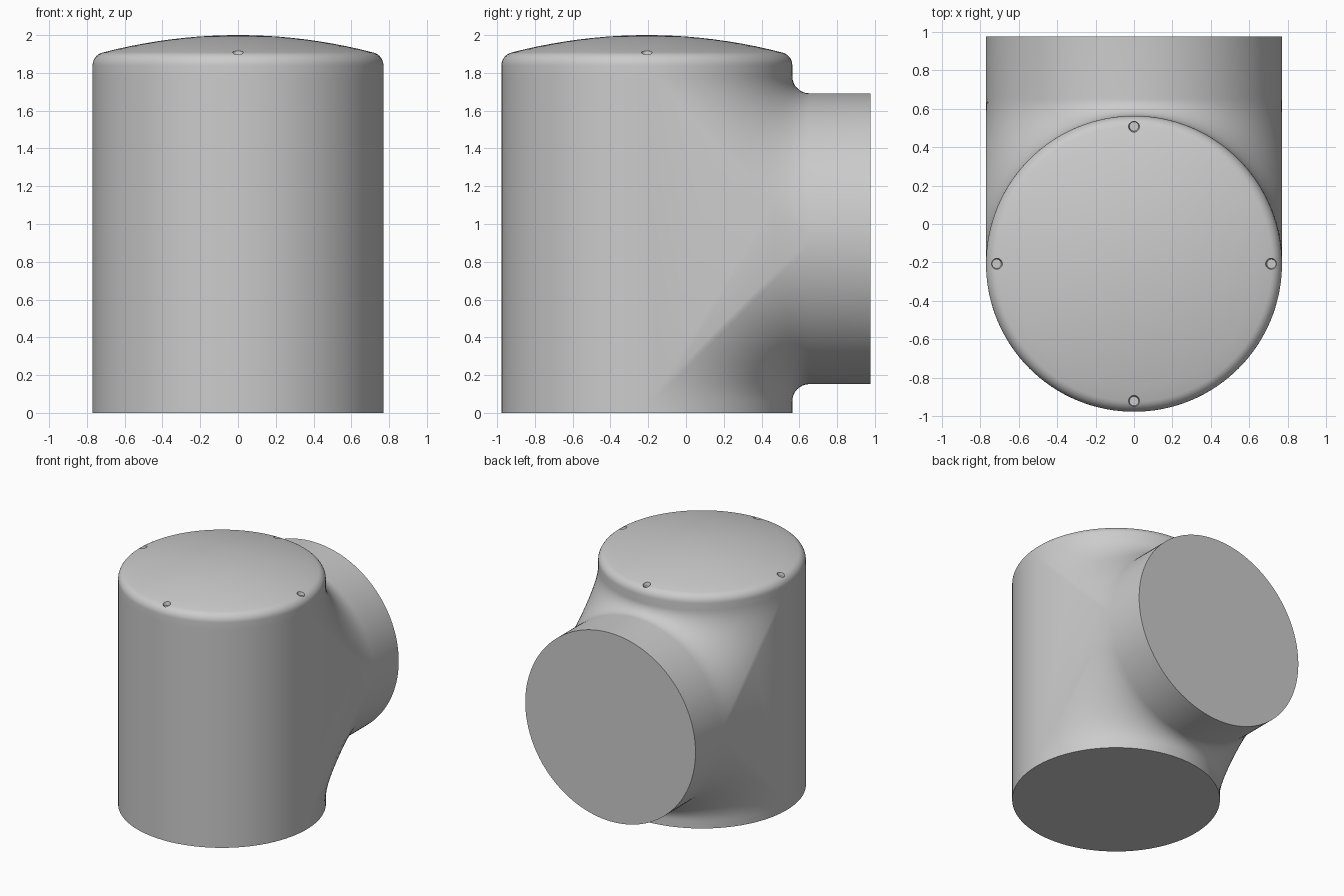
import bpy, bmesh
from math import sin, cos, pi, acos
from mathutils import Vector

if "Cube" in bpy.data.objects:
    bpy.data.objects.remove(bpy.data.objects["Cube"])

R, CY, CZ = 0.77, -0.207, 0.922   # shared radius, upright axis y, branch axis z
C = 0.86                          # distance from the joint centre to the blend edges
END = 0.977                       # y of the branch end
N, M = 128, 14                    # sides around, steps across the blend

bm = bmesh.new()
V = lambda x, y, z: bm.verts.new((x, y + CY, z + CZ))
ang = [2 * pi * k / N for k in range(N)]


def bridge(a, b, ks=range(N)):
    for k in ks:
        j = (k + 1) % N
        bm.faces.new((a[k], a[j], b[j], b[k]))


def upright_ring(r, z):
    return [V(r * cos(t), r * sin(t), z - CZ) for t in ang]


def branch_ring(y):
    return [V(R * cos(t), y, R * sin(t)) for t in ang]


# upright body: flat bottom, wall left open where the branch blends in
base, low, high = upright_ring(R, 0), upright_ring(R, CZ - C), upright_ring(R, CZ + C)
bm.faces.new(base[::-1])
bridge(base, low)
bridge(low, high, range(N // 2, N))

# rounded rim and shallow dome
prof = [(R, 1.84)]
prof += [(R - 0.07 + 0.07 * cos(a), 1.84 + 0.07 * sin(a))
         for a in [i * 1.33 / 7 for i in range(1, 8)]]
r0, z0 = prof[-1]
prof += [(r0 * (1 - s), z0 + (2 - z0) * (1 - (1 - s) ** 2)) for s in [i / 10 for i in range(1, 10)]]
prev = high
for r, z in prof:
    ring = upright_ring(r, z)
    bridge(prev, ring)
    prev = ring
tip = V(0, 0, 2 - CZ)
for k in range(N):
    bm.faces.new((prev[k], prev[(k + 1) % N], tip))

# branch tube with flat end
neck, end = branch_ring(C), branch_ring(END - CY)
bridge(neck, end)
bm.faces.new(end)


# blend arc from the upright wall to the branch wall, radius growing to the sides
def blend_row(k, s):
    t = ang[k]
    a, b = Vector((R * cos(t), R * sin(t), C)), Vector((R * cos(t), C, R * sin(t)))
    pts = []
    for i in range(1, M):
        f = i / M
        if k in (0, N // 2):
            p = a.lerp(b, f)
        else:
            q = C / sin(t)
            d1, d2 = Vector((-cos(t), -sin(t), 0)), Vector((-cos(t), 0, -sin(t)))
            w = acos(max(-1, min(1, d1.dot(d2))))
            d = (d1 * sin((1 - f) * w) + d2 * sin(f * w)) / sin(w)
            p = Vector((q * cos(t), C, C)) + d * (q - R)
        pts.append(V(p.x, p.y, s * p.z))
    return pts


edges = {}
for s, wall in ((1, high), (-1, low)):
    rows = []
    for k in range(N // 2 + 1):
        rows.append([wall[k]] + blend_row(k, s) + [neck[s * k % N]])
    for p, q in zip(rows, rows[1:]):
        for i in range(M):
            bm.faces.new((p[i], p[i + 1], q[i + 1], q[i]))
    edges[s] = (rows[0], rows[-1])

# flat side panels between upper and lower blends
for side in (0, 1):
    bm.faces.new(edges[1][side] + edges[-1][side][-2::-1])

bmesh.ops.recalc_face_normals(bm, faces=bm.faces)
me = bpy.data.meshes.new("tee_body")
bm.to_mesh(me)
bm.free()
body = bpy.data.objects.new("tee_body", me)
bpy.context.collection.objects.link(body)

# four small countersunk dimples near the rim
cutters = []
for k in range(4):
    a = k * pi / 2
    bpy.ops.mesh.primitive_cone_add(vertices=24, radius1=0.024, radius2=0.036, depth=0.06,
                                    location=(0.715 * cos(a), CY + 0.715 * sin(a), 1.915))
    cut = bpy.context.object
    cut.name = "dimple_cutter"
    cut.hide_render = True
    cutters.append(cut)
    mod = body.modifiers.new("dimple", 'BOOLEAN')
    mod.operation, mod.object, mod.solver = 'DIFFERENCE', cut, 'EXACT'

bpy.ops.object.select_all(action='DESELECT')
body.select_set(True)
bpy.context.view_layer.objects.active = body
for mod in list(body.modifiers):
    bpy.ops.object.modifier_apply(modifier=mod.name)
for cut in cutters:
    bpy.data.objects.remove(cut)
bpy.ops.object.shade_smooth_by_angle(angle=0.6)
